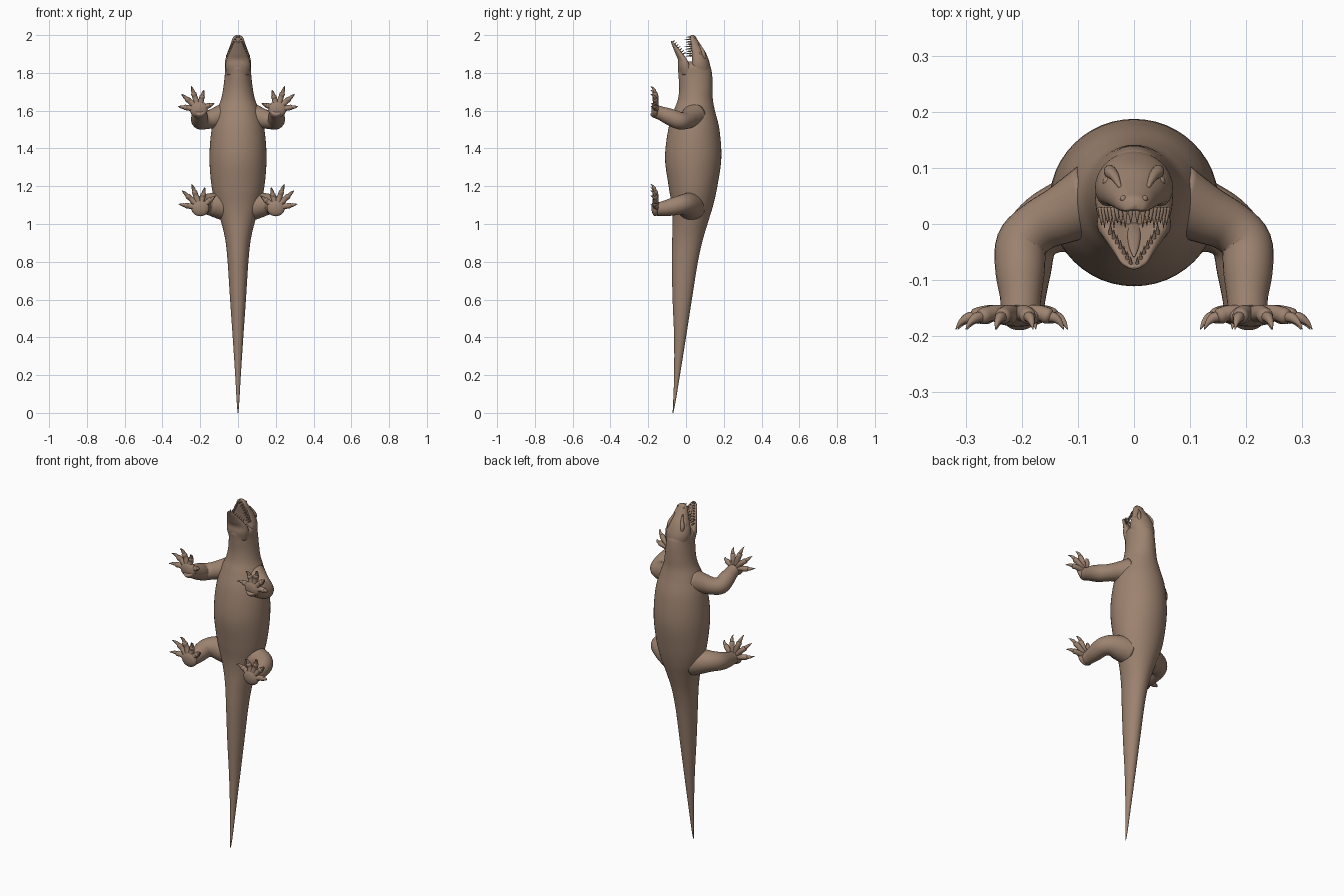
import bpy, bmesh, math
from mathutils import Vector

skin = bpy.data.materials.new("brown skin")
skin.diffuse_color = (0.335, 0.225, 0.16, 1)


def finish(name, bm, mirror=False):
    bmesh.ops.recalc_face_normals(bm, faces=bm.faces)
    me = bpy.data.meshes.new(name)
    bm.to_mesh(me)
    bm.free()
    me.shade_smooth()
    me.materials.append(skin)
    ob = bpy.data.objects.new(name, me)
    bpy.context.collection.objects.link(ob)
    if mirror:
        ob.modifiers.new("mirror", 'MIRROR').use_mirror_merge = False
    return ob


def spline(pts, n):
    """Catmull-Rom through tuples of any length"""
    P = [Vector(p) for p in pts]
    P = [2 * P[0] - P[1]] + P + [2 * P[-1] - P[-2]]
    out = []
    for i in range(1, len(P) - 2):
        a, b, c, d = P[i - 1:i + 3]
        for k in range(n):
            t = k / n
            out.append(0.5 * (2 * b + (c - a) * t + (2 * a - 5 * b + 4 * c - d) * t * t
                              + (3 * b - a - 3 * c + d) * t ** 3))
    return out + [P[-2]]


def skin_rings(bm, rings):
    loops = [[bm.verts.new(p) for p in r] for r in rings]
    m = len(loops[0])
    for a, b in zip(loops, loops[1:]):
        for i in range(m):
            j = (i + 1) % m
            bm.faces.new((a[i], a[j], b[j], b[i]))
    bm.faces.new(loops[0])
    bm.faces.new(loops[-1])


def trunk(name, rows, m=48, n=6, dip_back=0, dip_front=0):
    """Level rings from (z, half width, front y, back y); a dip hollows one side"""
    rings = []
    for z, w, y0, y1 in spline(rows, n):
        c, r = (y0 + y1) / 2, (y1 - y0) / 2
        ring = []
        for i in range(m):
            a = 2 * math.pi * i / m
            s = math.sin(a)
            d = dip_back * max(0, s) ** 3 - dip_front * max(0, -s) ** 3
            ring.append((w * math.cos(a), c + r * (s - d), z))
        rings.append(ring)
    bm = bmesh.new()
    skin_rings(bm, rings)
    return finish(name, bm)


def tube(bm, pts, ref, m=16, n=5, flat=1.0):
    """Round tube through (x, y, z, radius)"""
    P = spline(pts, n)
    C = [Vector(p[:3]) for p in P]
    rings = []
    for i, c in enumerate(C):
        t = (C[min(i + 1, len(C) - 1)] - C[max(i - 1, 0)]).normalized()
        u = t.cross(Vector(ref)).normalized()
        v = u.cross(t)
        r = max(P[i][3], 0.0004)
        rings.append([c + r * (math.cos(2 * math.pi * k / m) * u
                               + flat * math.sin(2 * math.pi * k / m) * v) for k in range(m)])
    skin_rings(bm, rings)


def ball(bm, c, r):
    res = bmesh.ops.create_uvsphere(bm, u_segments=20, v_segments=12, radius=1)
    for v in res['verts']:
        v.co = Vector([c[k] + v.co[k] * r[k] for k in range(3)])


# Body, tail and neck in one sweep
trunk("body", [
    (0.0, 0.002, -0.071, -0.067), (0.06, 0.007, -0.068, -0.055), (0.2, 0.015, -0.063, -0.032),
    (0.4, 0.028, -0.063, 0.0), (0.6, 0.042, -0.071, 0.031), (0.8, 0.055, -0.075, 0.063),
    (0.92, 0.068, -0.073, 0.09), (1.02, 0.092, -0.071, 0.12), (1.1, 0.118, -0.076, 0.144),
    (1.2, 0.14, -0.092, 0.166), (1.35, 0.151, -0.111, 0.187), (1.5, 0.14, -0.094, 0.177),
    (1.6, 0.113, -0.064, 0.153), (1.66, 0.09, -0.043, 0.142), (1.72, 0.078, -0.036, 0.141),
    (1.79, 0.07, -0.04, 0.138), (1.835, 0.066, -0.042, 0.127), (1.86, 0.04, -0.015, 0.09)])

# Open jaws
trunk("upper_jaw", [
    (1.79, 0.06, 0.0, 0.132), (1.84, 0.069, 0.002, 0.128), (1.875, 0.066, 0.008, 0.118),
    (1.91, 0.055, 0.01, 0.103), (1.945, 0.042, 0.011, 0.08), (1.975, 0.032, 0.012, 0.061),
    (1.993, 0.022, 0.015, 0.05), (2.0, 0.008, 0.023, 0.04)], m=40, dip_front=0.5)
trunk("lower_jaw", [
    (1.79, 0.06, -0.035, 0.06), (1.835, 0.066, -0.043, 0.045), (1.87, 0.061, -0.043, 0.027),
    (1.9, 0.048, -0.055, 0.0), (1.93, 0.035, -0.067, -0.03), (1.955, 0.024, -0.077, -0.056),
    (1.969, 0.01, -0.081, -0.07)], m=40, dip_back=0.9)

# Teeth along both jaws
bm = bmesh.new()
for i in range(9):
    t = i / 8
    z = 1.89 + 0.1 * t
    x = 0.054 * (1 - t) ** 0.8 + 0.006
    h = 0.015 + 0.005 * math.sin(i * 2.1)
    tube(bm, [(x, 0.03, z, 0.005), (x * 0.98, 0.018, z, 0.004),
              (x * 0.96, 0.012 - h, z - 0.002, 0.0005)], (0, 0, 1), m=8, n=2)
for i in range(7):
    t = i / 6
    z = 1.9 + 0.062 * t
    x = 0.036 * (1 - t) + 0.006
    y = -0.014 - 0.058 * t
    tube(bm, [(x, y - 0.006, z - 0.003, 0.004), (x, y + 0.004, z + 0.003, 0.003),
              (x, y + 0.014, z + 0.012, 0.0005)], (1, 0, 0), m=8, n=2)
finish("teeth", bm, True)

# Tongue
bm = bmesh.new()
tube(bm, [(0, 0.0, 1.85, 0.012), (0, -0.018, 1.89, 0.012), (0, -0.04, 1.925, 0.009),
          (0, -0.058, 1.952, 0.002)], (0, 1, 0), flat=0.5)
finish("tongue", bm)

# Eyes, brows and nostrils
bm = bmesh.new()
ball(bm, (0.047, 0.076, 1.9), (0.009, 0.009, 0.011))
finish("eye", bm, True)
bm = bmesh.new()
tube(bm, [(0.042, 0.1, 1.865, 0.004), (0.043, 0.094, 1.895, 0.011), (0.034, 0.084, 1.925, 0.008),
          (0.025, 0.066, 1.955, 0.003)], (1, 0, 0), m=12)
finish("brow", bm, True)
bm = bmesh.new()
ball(bm, (0.019, 0.045, 1.985), (0.006, 0.006, 0.008))
finish("nostril", bm, True)

# Legs
bm = bmesh.new()
tube(bm, [(0.07, 0.045, 1.575, 0.066), (0.125, 0.018, 1.56, 0.053), (0.17, -0.004, 1.548, 0.046),
          (0.2, -0.035, 1.547, 0.046), (0.203, -0.085, 1.567, 0.044),
          (0.202, -0.13, 1.585, 0.037), (0.203, -0.168, 1.598, 0.033),
          (0.203, -0.176, 1.602, 0.02)], (0, 0, 1), m=28)
finish("front_leg", bm, True)
bm = bmesh.new()
tube(bm, [(0.06, 0.03, 1.09, 0.075), (0.115, 0.015, 1.1, 0.067), (0.16, -0.003, 1.105, 0.056),
          (0.187, -0.035, 1.1, 0.05), (0.193, -0.085, 1.088, 0.045),
          (0.195, -0.135, 1.08, 0.037), (0.197, -0.166, 1.08, 0.034),
          (0.197, -0.176, 1.08, 0.02)], (0, 0, 1), m=28)
finish("hind_leg", bm, True)

# Feet: palm, five toes and curved claws each
feet = {
    "front": ((0.208, 1.608), [(0.318, 1.622), (0.3, 1.688), (0.247, 1.73), (0.18, 1.71), (0.125, 1.638)]),
    "hind": ((0.2, 1.085), [(0.314, 1.105), (0.297, 1.178), (0.245, 1.212), (0.175, 1.195), (0.118, 1.15)]),
}
for name, ((cx, cz), tips) in feet.items():
    bm = bmesh.new()
    ball(bm, (cx, -0.163, cz), (0.048, 0.02, 0.044))
    for tx, tz in tips:
        at = lambda f, y, r: (cx + (tx - cx) * f, y, cz + (tz - cz) * f, r)
        tube(bm, [at(0.15, -0.161, 0.017), at(0.42, -0.159, 0.015), at(0.55, -0.16, 0.014),
                  at(0.68, -0.165, 0.014), at(0.76, -0.168, 0.005)], (0, 1, 0), m=14)
    finish(name + "_foot", bm, True)
    bm = bmesh.new()
    for tx, tz in tips:
        at = lambda f, y, r: (cx + (tx - cx) * f, y, cz + (tz - cz) * f, r)
        tube(bm, [at(0.66, -0.165, 0.01), at(0.8, -0.167, 0.009), at(0.92, -0.176, 0.005),
                  at(1.0, -0.188, 0.0005)], (0, 1, 0), m=10)
    finish(name + "_claws", bm, True)
